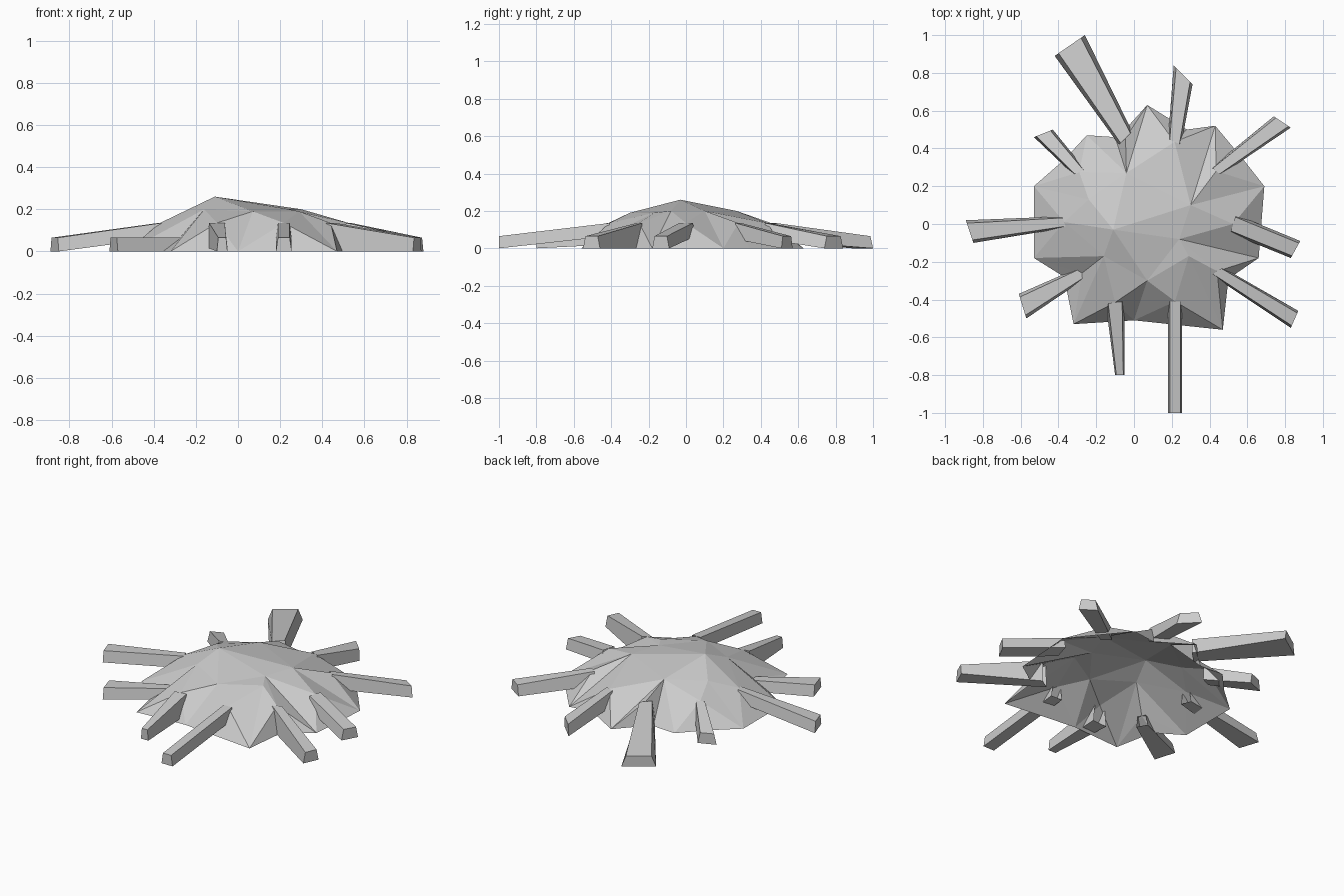
import bpy
from mathutils import Vector
from mathutils.geometry import delaunay_2d_cdt

# Beam plan: outer end (two corners), inner end (two corners), then inner bottom and top heights
BEAMS = [
    ((-0.26, 1.00), (-0.42, 0.89), (-0.01, 0.49), (-0.08, 0.42), 0.04, 0.135),
    ((0.31, 0.74), (0.21, 0.84), (0.25, 0.42), (0.18, 0.45), 0.05, 0.135),
    ((0.83, 0.51), (0.74, 0.57), (0.46, 0.26), (0.41, 0.30), 0.05, 0.135),
    ((0.83, -0.18), (0.88, -0.09), (0.51, -0.05), (0.54, 0.05), 0.065, 0.135),
    ((0.83, -0.55), (0.87, -0.46), (0.41, -0.27), (0.47, -0.23), 0.0, 0.135),
    ((0.18, -1.00), (0.255, -1.00), (0.18, -0.41), (0.255, -0.41), 0.065, 0.135),
    ((-0.10, -0.80), (-0.05, -0.80), (-0.15, -0.42), (-0.05, -0.41), 0.02, 0.135),
    ((-0.61, -0.37), (-0.57, -0.50), (-0.29, -0.23), (-0.26, -0.29), 0.0, 0.065),
    ((-0.89, 0.02), (-0.85, -0.10), (-0.38, 0.04), (-0.36, -0.02), 0.065, 0.135),
    ((-0.43, 0.50), (-0.53, 0.46), (-0.26, 0.29), (-0.32, 0.26), 0.05, 0.135),
]
# Mound: ragged ground outline and upper facet points
RIM = [(0.07, 0.63), (-0.02, 0.53), (-0.10, 0.46), (-0.25, 0.47), (-0.37, 0.34),
       (-0.53, 0.20), (-0.53, -0.18), (-0.37, -0.28), (-0.32, -0.53),
       (0.00, -0.51), (0.47, -0.56), (0.50, -0.29), (0.66, -0.18),
       (0.69, 0.20), (0.58, 0.34), (0.43, 0.52), (0.28, 0.50)]
UPPER = [(-0.11, -0.03, 0.26), (-0.04, 0.27, 0.20), (0.30, 0.10, 0.20),
         (0.24, -0.08, 0.20), (0.29, -0.17, 0.19), (0.07, -0.30, 0.19),
         (-0.16, -0.17, 0.20), (-0.24, 0.13, 0.19)]
# Ridges running from an upper point down to a lobe tip (upper index, rim index)
RIDGES = [(1, 0), (1, 3), (2, 13), (2, 15), (3, 12), (4, 10), (5, 9), (6, 8), (6, 6), (7, 5)]


def add_mesh(name, verts, faces):
    me = bpy.data.meshes.new(name)
    me.from_pydata(verts, [], faces)
    me.update()
    ob = bpy.data.objects.new(name, me)
    bpy.context.collection.objects.link(ob)
    return ob


# Faceted open-bottomed mound; its shoulder points sit where the beams enter
points = [Vector((x, y, 0)) for x, y in RIM] + [Vector(p) for p in UPPER]
for _, _, c, d, _, high in BEAMS:
    points.append(Vector(((c[0] + d[0]) / 2, (c[1] + d[1]) / 2, high)))
ridges = [(len(RIM) + u, r) for u, r in RIDGES]
co, _, faces, origin, _, _ = delaunay_2d_cdt(
    [p.to_2d() for p in points], ridges, [list(range(len(RIM)))], 1, 1e-5)
verts = [(v.x, v.y, points[o[0]].z if o else 0) for v, o in zip(co, origin)]
add_mesh("mound", verts, faces)


# Tapered beams sloping from the mound down to the ground, open where they join it
def section(a, b, low, high):
    a, b = Vector(a), Vector(b)
    ta, tb = a.lerp(b, 0.13), b.lerp(a, 0.13)
    return [(*a, low), (*b, low), (*tb, high), (*ta, high)]


BOX = [(3, 2, 1, 0), (0, 1, 5, 4), (1, 2, 6, 5), (2, 3, 7, 6), (3, 0, 4, 7)]
for i, (a, b, c, d, low, high) in enumerate(BEAMS):
    add_mesh(f"beam_{i + 1}", section(a, b, 0, 0.065) + section(c, d, low, high), BOX)
